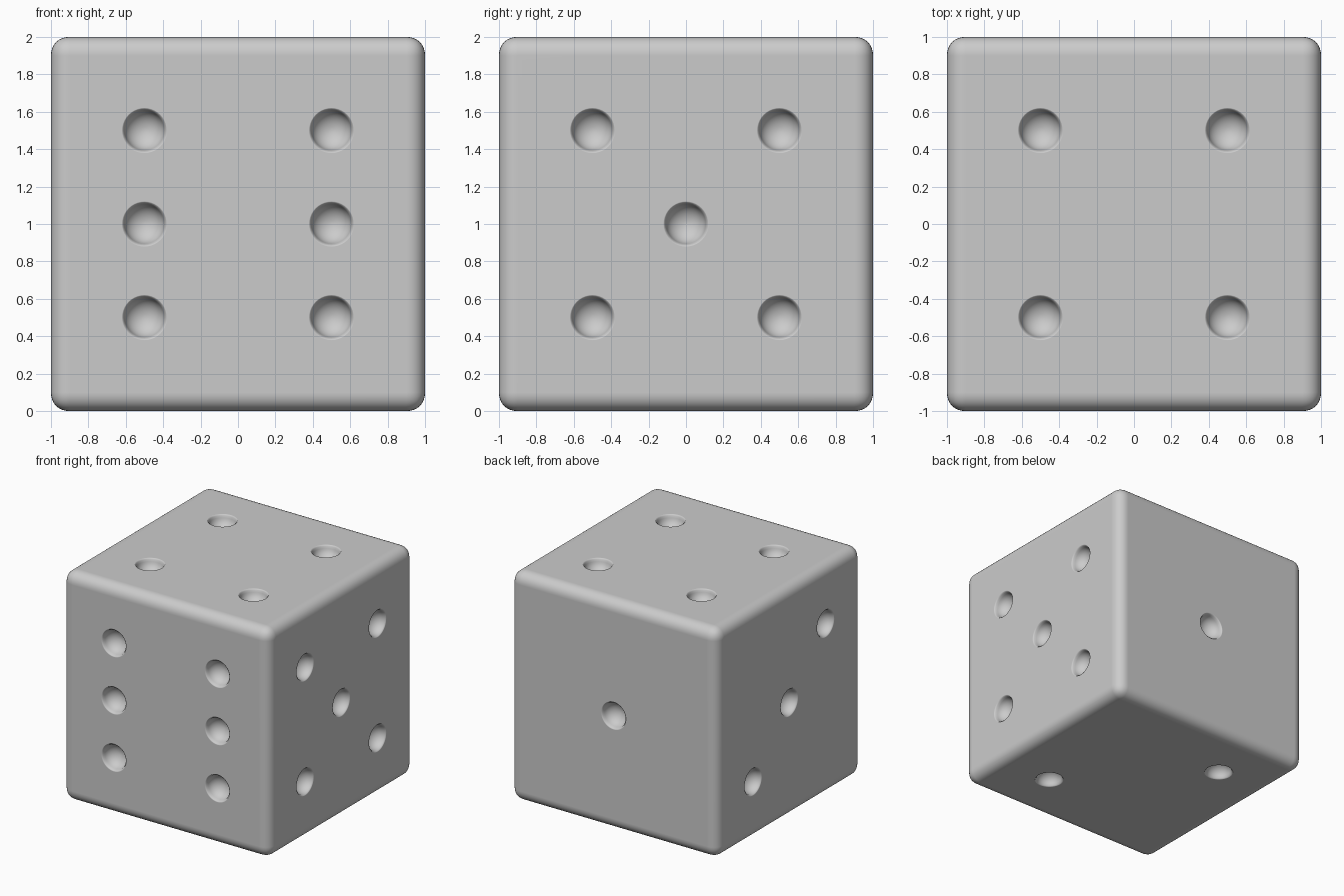
import bpy, bmesh, math
from mathutils import Vector

if "Cube" in bpy.data.objects:
    bpy.data.objects.remove(bpy.data.objects["Cube"])

S = 0.5          # pip spacing from the face centre
SEG = 40

# Pip profile (radius, height above face): softened rim running into a round bowl
bowl = [(0.107 * math.cos(a), -0.012 - 0.093 * math.sin(a))
        for a in (math.radians(i * 10) for i in range(1, 9))]
profile = [(0.128, 0.004), (0.117, -0.003), (0.110, -0.010)] + bowl

# Pip layouts: (face normal, u axis, v axis, positions)
corners = [(-S, -S), (S, -S), (-S, S), (S, S)]
X, Y, Z = Vector((1, 0, 0)), Vector((0, 1, 0)), Vector((0, 0, 1))
faces = [
    (-Y, X, Z, corners + [(-S, 0), (S, 0)]),        # front: six
    (X, Y, Z, corners + [(0, 0)]),                  # right: five
    (Z, X, Y, corners),                             # top: four
    (-X, Y, Z, [(S, -S), (0, 0), (-S, S)]),         # left: three
    (-Z, X, Y, [(-S, S), (S, -S)]),                 # bottom: two
    (Y, X, Z, [(0, 0)]),                            # back: one
]


def add_pip(bm, origin, n, u, v):
    rings = []
    for r, h in profile:
        rings.append([bm.verts.new(origin + n * h
                      + u * r * math.cos(2 * math.pi * i / SEG)
                      + v * r * math.sin(2 * math.pi * i / SEG)) for i in range(SEG)])
    for a, b in zip(rings, rings[1:]):
        for i in range(SEG):
            j = (i + 1) % SEG
            bm.faces.new((a[i], a[j], b[j], b[i]))
    bm.faces.new(rings[0])
    tip = bm.verts.new(origin + n * -0.105)
    for i in range(SEG):
        bm.faces.new((rings[-1][i], rings[-1][(i + 1) % SEG], tip))


# Cutter holding all pips
bm = bmesh.new()
for n, u, v, spots in faces:
    for a, b in spots:
        add_pip(bm, Z + n + u * a + v * b, n, u, v)
bmesh.ops.recalc_face_normals(bm, faces=bm.faces[:])
mesh = bpy.data.meshes.new("pip_cutter")
bm.to_mesh(mesh)
bm.free()
cutter = bpy.data.objects.new("pip_cutter", mesh)
bpy.context.collection.objects.link(cutter)
cutter.hide_render = True

# Rounded cube body
bpy.ops.mesh.primitive_cube_add(size=2, location=(0, 0, 1))
body = bpy.context.object
body.name = "dice_body"
bev = body.modifiers.new("round_edges", 'BEVEL')
bev.width = 0.1
bev.segments = 8
bev.profile = 0.53
cut = body.modifiers.new("pips", 'BOOLEAN')
cut.operation = 'DIFFERENCE'
cut.solver = 'EXACT'
cut.object = cutter
for name in ("round_edges", "pips"):
    bpy.ops.object.modifier_apply(modifier=name)
bpy.data.objects.remove(cutter)

# Smooth shading with flat main faces
bpy.ops.object.shade_smooth_by_angle(angle=math.radians(50))
wn = body.modifiers.new("flat_faces", 'WEIGHTED_NORMAL')
wn.keep_sharp = True
